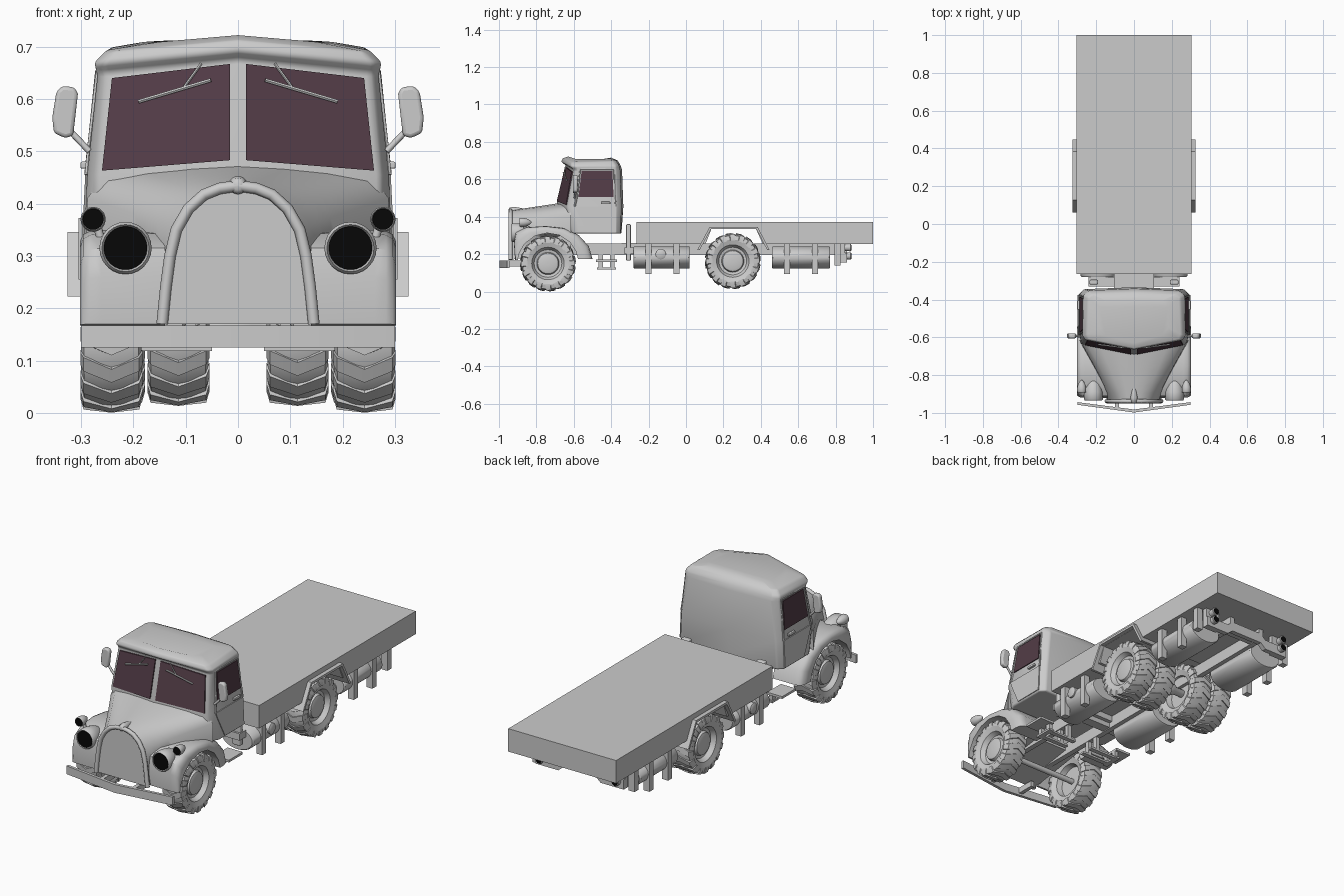
import bpy, bmesh
from math import sin, cos, pi, radians
from mathutils import Vector

if "Cube" in bpy.data.objects:
    bpy.data.objects.remove(bpy.data.objects["Cube"])

def material(name, c):
    m = bpy.data.materials.new(name)
    m.diffuse_color = (*c, 1)
    m.use_nodes = True
    m.node_tree.nodes["Principled BSDF"].inputs["Base Color"].default_value = m.diffuse_color
    return m

GLASS = material("glass", (0.085, 0.045, 0.062))
BLACK = material("lens_black", (0.002, 0.002, 0.002))

def add(name, verts, faces, mirror=False, mat=None, angle=35, bevel=0):
    me = bpy.data.meshes.new(name)
    me.from_pydata([tuple(v) for v in verts], [], faces)
    bm = bmesh.new()
    bm.from_mesh(me)
    bmesh.ops.remove_doubles(bm, verts=bm.verts, dist=1e-5)
    bmesh.ops.recalc_face_normals(bm, faces=bm.faces)
    bm.to_mesh(me)
    bm.free()
    me.shade_smooth()
    me.set_sharp_from_angle(angle=radians(angle))
    ob = bpy.data.objects.new(name, me)
    bpy.context.collection.objects.link(ob)
    if mat:
        me.materials.append(mat)
    if bevel:
        b = ob.modifiers.new("bevel", 'BEVEL')
        b.width, b.segments, b.limit_method, b.angle_limit = bevel, 3, 'ANGLE', radians(36)
    if mirror:
        ob.modifiers.new("mirror", 'MIRROR')
    return ob

def loft_data(rings, start=0):
    n = len(rings[0])
    verts = [v for r in rings for v in r]
    faces = [[start + k*n + i, start + k*n + (i+1) % n, start + (k+1)*n + (i+1) % n, start + (k+1)*n + i]
             for k in range(len(rings)-1) for i in range(n)]
    faces += [[start + i for i in range(n)], [start + (len(rings)-1)*n + i for i in range(n)]]
    return verts, faces

def loft(name, rings, **kw):
    return add(name, *loft_data(rings), **kw)

def box(name, x0, x1, y0, y1, z0, z1, **kw):
    return loft(name, [[(x0, y0, z), (x1, y0, z), (x1, y1, z), (x0, y1, z)] for z in (z0, z1)], **kw)

def panel(name, pts, off, **kw):
    o = Vector(off)
    return loft(name, [[Vector(p) - o for p in pts], [Vector(p) + o for p in pts]], **kw)

def extrude_x(name, yz, x0, x1, **kw):
    return loft(name, [[(x, y, z) for y, z in yz] for x in (x0, x1)], **kw)

def lathe_rings(c, axis, prof, seg):
    rings = []
    for a, r in prof:
        ring = []
        for i in range(seg):
            s, t = r*cos(2*pi*i/seg), r*sin(2*pi*i/seg)
            ring.append((c[0]+a, c[1]+s, c[2]+t) if axis == 'x' else (c[0]+s, c[1]+a, c[2]+t))
        rings.append(ring)
    return rings

def lathe(name, c, axis, prof, seg=24, **kw):
    return loft(name, lathe_rings(c, axis, prof, seg), **kw)

def tube(name, pts, r, n=8, **kw):
    P = [Vector(p) for p in pts]
    rings = []
    for i, p in enumerate(P):
        q = (P[min(i+1, len(P)-1)] - P[max(i-1, 0)]).to_track_quat('Z', 'Y')
        rings.append([p + q @ Vector((r*cos(2*pi*k/n), r*sin(2*pi*k/n), 0)) for k in range(n)])
    return loft(name, rings, angle=50, **kw)

def full(half):
    return half + [(-x, y, z) for x, y, z in reversed(half[1:-1])]

# cab shell: stacked plan outlines with a V-shaped front
cab = [
    [(0, -.69, .31), (.272, -.61, .31), (.295, -.57, .31), (.295, -.375, .31), (.27, -.35, .31), (0, -.345, .31)],
    [(0, -.69, .475), (.272, -.637, .455), (.288, -.60, .455), (.288, -.372, .455), (.265, -.345, .455), (0, -.335, .455)],
    [(0, -.642, .675), (.252, -.60, .65), (.268, -.585, .65), (.268, -.375, .65), (.24, -.352, .65), (0, -.342, .65)],
    [(0, -.667, .692), (.26, -.617, .668), (.276, -.59, .668), (.268, -.375, .672), (.24, -.358, .675), (0, -.35, .675)],
    [(0, -.66, .712), (.24, -.612, .691), (.252, -.585, .693), (.245, -.39, .698), (.22, -.375, .70), (0, -.365, .70)],
    [(0, -.63, .722), (.15, -.59, .709), (.18, -.55, .706), (.18, -.44, .709), (.15, -.405, .711), (0, -.40, .716)]]
loft("cab_shell", [full(h) for h in cab], angle=80, bevel=.008)

def shield_y(x, z):
    yc, yo = -.69 + (z-.475)*.24, -.637 + (z-.455)*.19
    return yc + (yo-yc)*x/.261

def side_x(z):
    return .295 - (z-.31)*.048 if z < .455 else .288 - (z-.455)*.105

# windscreen panes, wipers, side windows, doors
panel("windscreen", [(x, shield_y(x, z), z) for x, z in ((.015, .483), (.26, .463), (.241, .64), (.015, .667))],
      (0, -.006, 0), mirror=True, mat=GLASS)
def wiper_pt(x, z):
    return (x, shield_y(x, z) - .014, z)
tube("wiper_blade", [wiper_pt(.052, .636), wiper_pt(.19, .595)], .004, 6, mirror=True)
tube("wiper_arm", [wiper_pt(.07, .668), wiper_pt(.102, .624)], .003, 6, mirror=True)
panel("side_window", [(side_x(z), y, z) for y, z in ((-.575, .505), (-.387, .505), (-.394, .645), (-.558, .645))],
      (.005, 0, 0), mirror=True, mat=GLASS)
panel("door_panel", [(side_x(z), y, z) for y, z in ((-.595, .455), (-.585, .43), (-.53, .318), (-.375, .318), (-.375, .455))],
      (.004, 0, 0), mirror=True)
tube("window_frame", [(side_x(z)+.001, y, z) for y, z in
     ((-.595, .455), (-.583, .51), (-.566, .653), (-.385, .653), (-.379, .5), (-.375, .455))], .005, 6, mirror=True)
box("door_handle", .288, .301, -.455, -.405, .467, .480, mirror=True, bevel=.003)

# bonnet: grille arch widening to the cab
front = [(0, .434), (.035, .429), (.065, .417), (.095, .39), (.118, .35), (.13, .30), (.138, .24), (.145, .17), (0, .17)]
back = [(0, .482), (.10, .474), (.19, .463), (.262, .448), (.288, .41), (.29, .315), (.15, .31), (.145, .22), (0, .22)]
rings = []
for k in range(9):
    t = k/8
    rings.append(full([(a[0]+(b[0]-a[0])*t**1.1, -.935+.32*t, a[1]+(b[1]-a[1])*t) for a, b in zip(front, back)]))
loft("bonnet", rings, angle=60)
arch = [(x, -.938, z) for x, z in front[:-1]]
tube("grille_frame", [(-x, y, z) for x, y, z in reversed(arch[1:])] + arch, .011)
lathe("bonnet_ornament", (0, -.94, .434), 'y', [(-.008, .008), (-.003, .015), (.02, .019), (.05, .014), (.10, .004)], 12, angle=60)

# front wings arching over the wheels
WY, WZ = -.738, .15
inner = [(WY + .163*cos(radians(a)), WZ + .163*sin(radians(a))) for a in (174, 160, 140, 115, 92, 68, 45, 25, 8)]
outer = [(-.914, .17), (-.92, .26), (-.91, .315), (-.855, .343), (-.75, .35), (-.65, .338), (-.575, .303), (-.52, .243), (-.50, .175)]
rings = []
for x, t in ((.14, 0), (.262, 0), (.283, .08), (.296, .3), (.302, .75)):
    o = [(a[0]+(b[0]-a[0])*t*.8, a[1]+(b[1]-a[1])*t*.8) for a, b in zip(outer, inner)]
    rings.append([(x, y, z) for y, z in o + inner[::-1]])
loft("front_wing", rings, mirror=True, angle=45)

# lamps
def lamp(name, c, r, length):
    lathe(name, c, 'y', [(.004, r*.82), (-.006, r*.9), (0, r), (length*.3, r*.98), (length*.6, r*.8), (length*.85, r*.45), (length, r*.06)],
          mirror=True, angle=45)
    lathe(name + "_lens", c, 'y', [(-.004, r*.83), (.006, r*.83)], mirror=True, mat=BLACK)
lamp("headlight", (.215, -.928, .315), .05, .13)
lamp("side_lamp", (.277, -.885, .37), .024, .06)
tube("side_lamp_stalk", [(.272, -.86, .37), (.262, -.86, .33)], .008, mirror=True)

# bumper: shallow V
loft("bumper", [full([(0, -.998, z), (.30, -.957, z), (.30, -.943, z), (0, -.982, z)]) for z in (.125, .167)])
box("bumper_bracket", .08, .10, -.975, -.88, .135, .165, mirror=True)

# mirrors
loft("wing_mirror", [[(x+dx, y, z) for x, z in ((.33, .525), (.315, .53), (.306, .61), (.312, .622), (.335, .625), (.347, .615), (.355, .565), (.352, .535))]
     for dx, y in ((0, -.605), (0, -.58))], mirror=True, bevel=.007)
tube("mirror_arm", [(.284, -.595, .50), (.322, -.59, .54)], .006, mirror=True)

# wheels with chevron lugs
def wheel(name, x, y, z, w=.058):
    prof = [(-.3*w, .012), (-.3*w, .078), (-.8*w, .085), (-w, .115), (-.9*w, .137), (-.3*w, .144), (.3*w, .144),
            (.9*w, .137), (w, .115), (.85*w, .087), (.7*w, .082), (.45*w, .074), (.4*w, .06), (.65*w, .055), (.72*w, .042), (.72*w, .004)]
    verts, faces = loft_data(lathe_rings((x, y, z), 'x', prof, 32))
    n = 16
    for i in range(n):
        a0 = 2*pi*i/n
        rings = []
        for u, da, top, base in ((-1.0, 0, .124, .110), (-.9, .02, .144, .130), (0, .17, .150, .138), (.9, .02, .144, .130), (1.0, 0, .124, .110)):
            rings.append([(x+u*w*1.02, y+r*cos(a0+da+s), z+r*sin(a0+da+s))
                          for r, s in ((base, -.12), (top, -.10), (top, .10), (base, .12))])
        v, f = loft_data(rings, len(verts))
        verts += v
        faces += f
    add(name, verts, faces, mirror=True, angle=32)

wheel("front_wheel", .242, WY, WZ)
wheel("rear_wheel_outer", .237, .25, .163)
wheel("rear_wheel_inner", .114, .25, .163)

# load bed notched over the rear wheels, with angular mudguards
extrude_x("load_bed", [(-.265, .255), (.105, .255), (.135, .333), (.375, .333), (.41, .255), (1, .255), (1, .372), (-.265, .372)], -.305, .305)
guard = [(.06, .222), (.127, .346), (.383, .346), (.447, .222)]
extrude_x("rear_mudguard", guard + [(.434, .222), (.376, .334), (.134, .334), (.073, .222)], .17, .326, mirror=True)

# tanks with hanging posts and filler cap
def tank(name, y0, y1, posts):
    rings = [[(.19+.092*s*cos(2*pi*i/24), y, .182+.06*s*sin(2*pi*i/24)) for i in range(24)]
             for y, s in ((y0, .94), (y0+.006, 1), (y1-.006, 1), (y1, .94))]
    loft(name, rings, mirror=True, angle=40)
    for p in posts:
        box(name + "_post", .255, .288, p-.016, p+.016, .095, .256, mirror=True)
tank("front_tank", -.28, .02, (-.20, -.05))
tank("rear_tank", .46, .77, (.54, .69))
lathe("filler_cap", (.27, -.135, .2), 'x', [(-.03, .028), (.018, .028), (.022, .022)], 16, mirror=True)

# chassis and axles
box("chassis_rail", .078, .105, -.90, .86, .195, .256, mirror=True)
for y in (-.30, .80):
    box("cross_member", -.09, .09, y-.015, y+.015, .20, .245)
lathe("front_axle", (0, WY, WZ), 'x', [(-.23, .014), (.23, .014)], 12)
lathe("rear_axle", (0, .25, .163), 'x', [(-.23, .02), (-.05, .02), (-.025, .034), (.025, .034), (.05, .02), (.23, .02)], 12)

# cab rear mount and steps
box("cab_mount_post", .19, .235, -.32, -.295, .165, .36, mirror=True, bevel=.006)
box("cab_mount_beam", -.24, .24, -.33, -.28, .20, .235)
box("cab_mount_plate", -.10, .10, -.345, -.26, .225, .26)
box("step_tread", .20, .285, -.48, -.37, .158, .17, mirror=True)
box("step_bar", .20, .225, -.475, -.375, .118, .128, mirror=True)
for y in (-.455, -.395):
    box("step_hanger", .20, .22, y-.012, y+.012, .125, .17, mirror=True)
    box("step_bracket", .05, .20, y-.012, y+.012, .118, .128, mirror=True)
    box("step_mount", .08, .10, y-.012, y+.012, .125, .20, mirror=True)

# rear light beam
xz = [(-.25, .155), (-.12, .155), (-.09, .18), (.09, .18), (.12, .155), (.25, .155), (.25, .205), (.12, .205), (.09, .23), (-.09, .23), (-.12, .205), (-.25, .205)]
loft("rear_beam", [[(x, y, z) for x, z in xz] for y in (.835, .86)])
box("rear_light_plate", .17, .25, .825, .85, .155, .256, mirror=True)
box("rear_post", .255, .288, .795, .827, .14, .256, mirror=True)
for z in (.235, .19):
    lathe("rear_light", (.215, .85, z), 'y', [(0, .018), (.03, .02), (.033, .016)], 16, mirror=True)
    lathe("rear_light_lens", (.215, .883, z), 'y', [(-.002, .015), (.002, .015)], 16, mirror=True, mat=BLACK)
